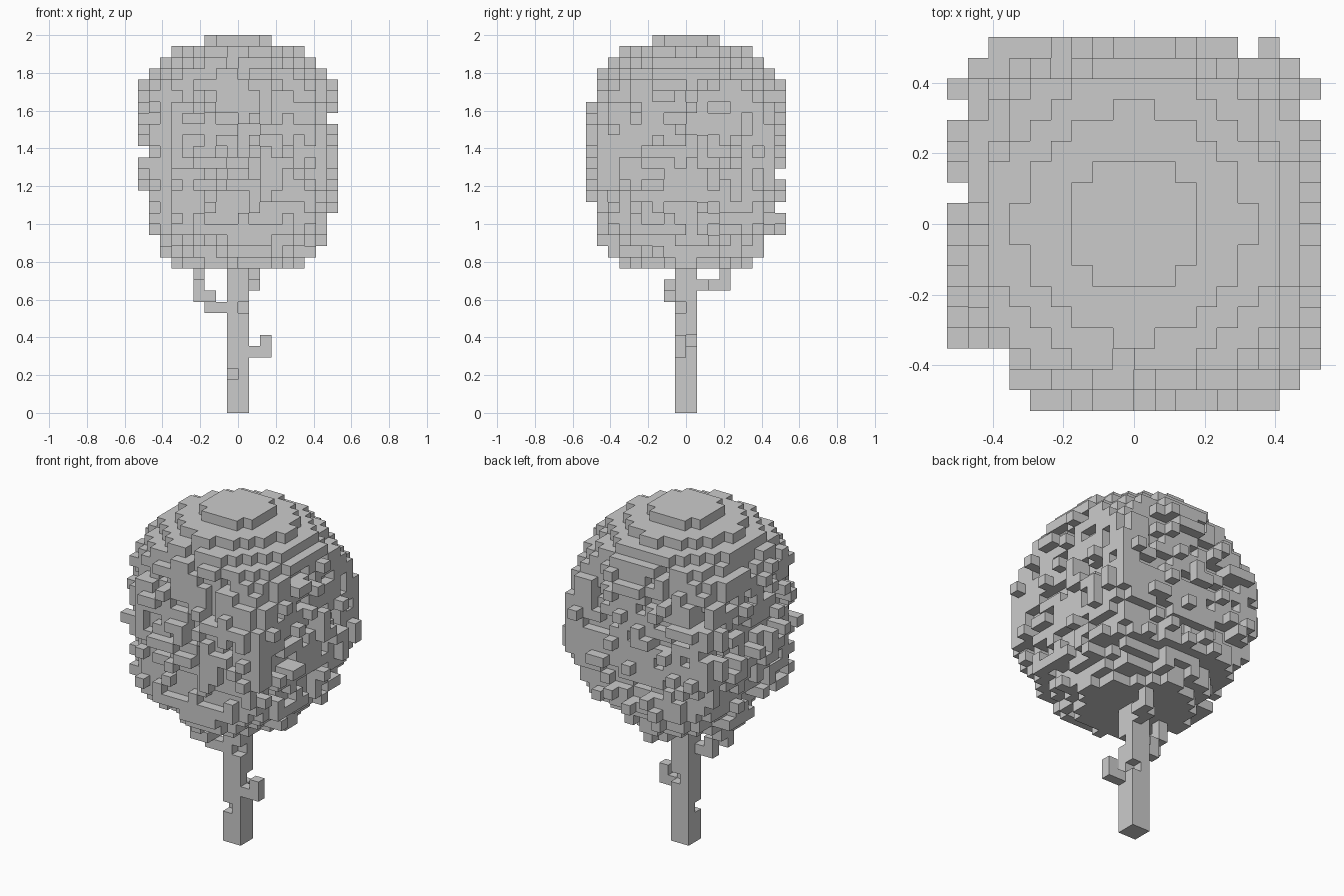
import bpy
import bmesh
import math
import random
from mathutils import Vector

random.seed(4)
UNIT = 2 / 34          # edge length of one block
CENTRE_Z = 23          # canopy centre, in blocks
RADIUS = 11
HALF = 9               # canopy is clipped to this half width
BASE, TOP = 13, 34     # first canopy layer and overall height

cube = bpy.data.objects.get("Cube")
if cube:
    bpy.data.objects.remove(cube, do_unlink=True)

grey = bpy.data.materials.new("plain_grey")
grey.use_nodes = True
colour = (0.6, 0.6, 0.6, 1)
grey.diffuse_color = colour
grey.node_tree.nodes["Principled BSDF"].inputs["Base Color"].default_value = colour


def build_blocks(name, cells):
    """Make one flat-shaded mesh from the exposed sides of a set of blocks."""
    bm = bmesh.new()
    corners = {}

    def corner(p):
        if p not in corners:
            corners[p] = bm.verts.new(Vector(p) * UNIT)
        return corners[p]

    for cell in sorted(cells):
        for axis in range(3):
            u, v = (axis + 1) % 3, (axis + 2) % 3
            for side in (0, 1):
                beside = list(cell)
                beside[axis] += 2 * side - 1
                if tuple(beside) in cells:
                    continue
                ring = []
                for du, dv in ((0, 0), (1, 0), (1, 1), (0, 1)):
                    p = list(cell)
                    p[axis] += side
                    p[u] += du
                    p[v] += dv
                    ring.append(corner(tuple(p)))
                bm.faces.new(ring if side else ring[::-1])
    mesh = bpy.data.meshes.new(name)
    bm.to_mesh(mesh)
    bm.free()
    mesh.materials.append(grey)
    obj = bpy.data.objects.new(name, mesh)
    bpy.context.collection.objects.link(obj)
    return obj


def in_ball(x, y, z):
    return (x + .5) ** 2 + (y + .5) ** 2 + (z + .5 - CENTRE_Z) ** 2 < RADIUS ** 2


def ring_of(cell):
    """Square ring number of a block, counted out from the middle."""
    return int(max(abs(cell[0] + .5), abs(cell[1] + .5)))


# Canopy: clipped ball with a ragged, leafy rim on each layer
fill = {8: 0.22, 7: 0.55, 6: 0.92}
thin_layers = {17, 18, 23}
canopy = set()
for z in range(BASE, TOP):
    density = 0.6 if z in thin_layers else random.uniform(0.95, 1.2)
    layer = [(x, y) for x in range(-HALF, HALF) for y in range(-HALF, HALF)
             if in_ball(x, y, z)]
    kept = set()
    # Work outward so every leaf block is carried by one further in
    for x, y in sorted(layer, key=lambda c: (ring_of(c), c)):
        ring = ring_of((x, y))
        chance = fill.get(ring, 1) * (density if ring > 6 else 1)
        if ring > 6 and min(abs(x + .5), abs(y + .5)) > 6:
            chance *= 1.7      # fuller upright corners
        if z < BASE + 3 and math.hypot(x + .5, y + .5) > 4.8 + z - BASE:
            chance = min(chance, 0.5)
        beside = [(x - 1, y), (x + 1, y), (x, y - 1), (x, y + 1)]
        held = [b for b in beside if b in kept]
        if ring > 6 and any(ring_of(b) == ring for b in held):
            chance *= 1.3      # leaves cluster into short ledges
        if random.random() < chance and (ring < 6 or held):
            kept.add((x, y))
    canopy |= {(x, y, z) for x, y in kept}
build_blocks("canopy", canopy)

# Trunk: two blocks square, with a few knocked-out notches
trunk = {(x, y, z) for x in (-1, 0) for y in (-1, 0) for z in range(BASE)}
trunk -= {(-1, -1, 3), (0, 0, 6), (0, -1, 9)}
build_blocks("trunk", trunk)

# Branches: short stepped twigs
build_blocks("lower_left_branch", {(1, -1, 5), (2, -1, 5), (2, -1, 6)})
build_blocks("right_branch", {(-2, -1, 9), (-3, -1, 9), (-3, -1, 10), (-3, -2, 10),
                              (-4, -2, 10), (-4, -2, 11), (-4, -1, 11), (-4, -1, 12)})
build_blocks("back_branch", {(0, 1, 11), (0, 2, 11), (1, 2, 11), (1, 3, 11), (1, 3, 12)})
